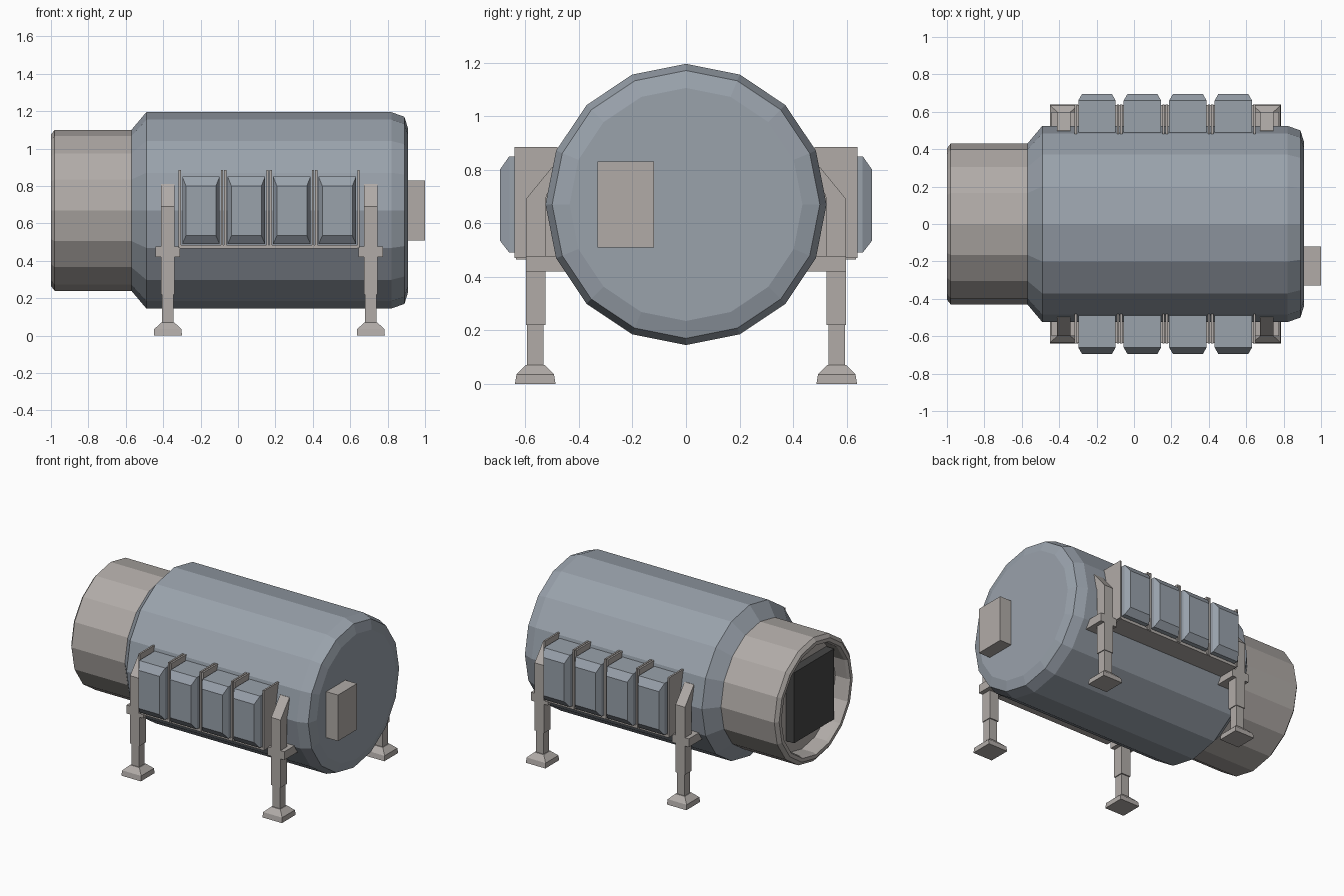
import bpy, bmesh
from math import sin, cos, pi

if "Cube" in bpy.data.objects:
    bpy.data.objects.remove(bpy.data.objects["Cube"])

AXIS_Z = 0.67


def material(name, rgb):
    m = bpy.data.materials.new(name)
    m.diffuse_color = (*rgb, 1)
    m.use_nodes = True
    m.node_tree.nodes["Principled BSDF"].inputs["Base Color"].default_value = m.diffuse_color
    return m


BLUE = material("blue_grey", (0.32, 0.36, 0.41))
WARM = material("warm_grey", (0.44, 0.41, 0.39))
DARK = material("dark_grey", (0.06, 0.06, 0.06))


def loft(name, rings, mat):
    """Skin a list of equal-length point rings and cap both ends."""
    bm = bmesh.new()
    vr = [[bm.verts.new(p) for p in ring] for ring in rings]
    n = len(rings[0])
    for a, b in zip(vr, vr[1:]):
        for i in range(n):
            j = (i + 1) % n
            bm.faces.new((a[i], a[j], b[j], b[i]))
    bm.faces.new(vr[0])
    bm.faces.new(vr[-1])
    bmesh.ops.recalc_face_normals(bm, faces=bm.faces)
    me = bpy.data.meshes.new(name)
    bm.to_mesh(me)
    bm.free()
    me.materials.append(mat)
    ob = bpy.data.objects.new(name, me)
    bpy.context.collection.objects.link(ob)
    return ob


def drum(name, profile, mat):
    """16-sided turned shape along x from (x, radius) pairs."""
    return loft(name, [[(x, r * sin(k * pi / 8), AXIS_Z + r * cos(k * pi / 8))
                        for k in range(16)] for x, r in profile], mat)


def box(name, x, y, z, mat):
    return loft(name, [[(x[0], y[0], h), (x[1], y[0], h), (x[1], y[1], h), (x[0], y[1], h)]
                       for h in z], mat)


def stack_z(name, cx, cy, layers, mat):
    """Tapered block from (z, half x, half y) layers."""
    return loft(name, [[(cx - a, cy - b, z), (cx + a, cy - b, z), (cx + a, cy + b, z),
                        (cx - a, cy + b, z)] for z, a, b in layers], mat)


# Tank and open neck
drum("tank_body", [(-0.57, 0.43), (-0.49, 0.525), (0.82, 0.525), (0.89, 0.5), (0.91, 0.435)], BLUE)
drum("neck", [(-0.56, 0.43), (-0.98, 0.43), (-1.0, 0.405), (-1.0, 0.38), (-0.98, 0.37),
              (-0.89, 0.37)], WARM)
box("neck_hatch", (-0.95, -0.88), (-0.27, 0.17), (0.42, 0.91), DARK)

# Control box on the end cap
box("control_box", (0.9, 1.0), (-0.33, -0.12), (0.51, 0.83), WARM)

for s, side in ((-1, "front"), (1, "back")):
    # Rack of four pods between divider plates
    box(side + "_shelf", (-0.31, 0.64), (s * 0.46, s * 0.635), (0.465, 0.485), WARM)
    for i in range(4):
        c = -0.198 + 0.243 * i
        for d in (-0.113, 0.113):
            box(side + "_divider", (c + d - 0.006, c + d + 0.006), (s * 0.48, s * 0.64),
                (0.47, 0.885), WARM)
        loft(side + "_pod", [[(c - w, s * y, lo), (c + w, s * y, lo), (c + w, s * y, hi),
                              (c - w, s * y, hi)]
                             for y, w, lo, hi in ((0.46, 0.1, 0.49, 0.85),
                                                  (0.66, 0.1, 0.49, 0.85),
                                                  (0.695, 0.08, 0.535, 0.8))], BLUE)

    # Legs with wall bracket, thinner lower tube and flared foot
    for cx in (-0.375, 0.71):
        outline = [(0.525, 0.22), (0.598, 0.22), (0.598, 0.69), (0.5, 0.81), (0.48, 0.81),
                   (0.525, 0.69)]
        loft(side + "_leg_upper", [[(cx + dx, s * y, z) for y, z in outline]
                                   for dx in (-0.036, 0.036)], WARM)
        box(side + "_leg_bracket", (cx - 0.065, cx + 0.065), (s * 0.45, s * 0.598),
            (0.42, 0.478), WARM).name = side + "_leg_bracket"
        stack_z(side + "_leg_lower", cx, s * 0.563, [(0.06, 0.03, 0.03), (0.23, 0.03, 0.03)], WARM)
        stack_z(side + "_foot", cx, s * 0.563, [(0, 0.075, 0.076), (0.035, 0.073, 0.07),
                                               (0.07, 0.035, 0.036)], WARM)
